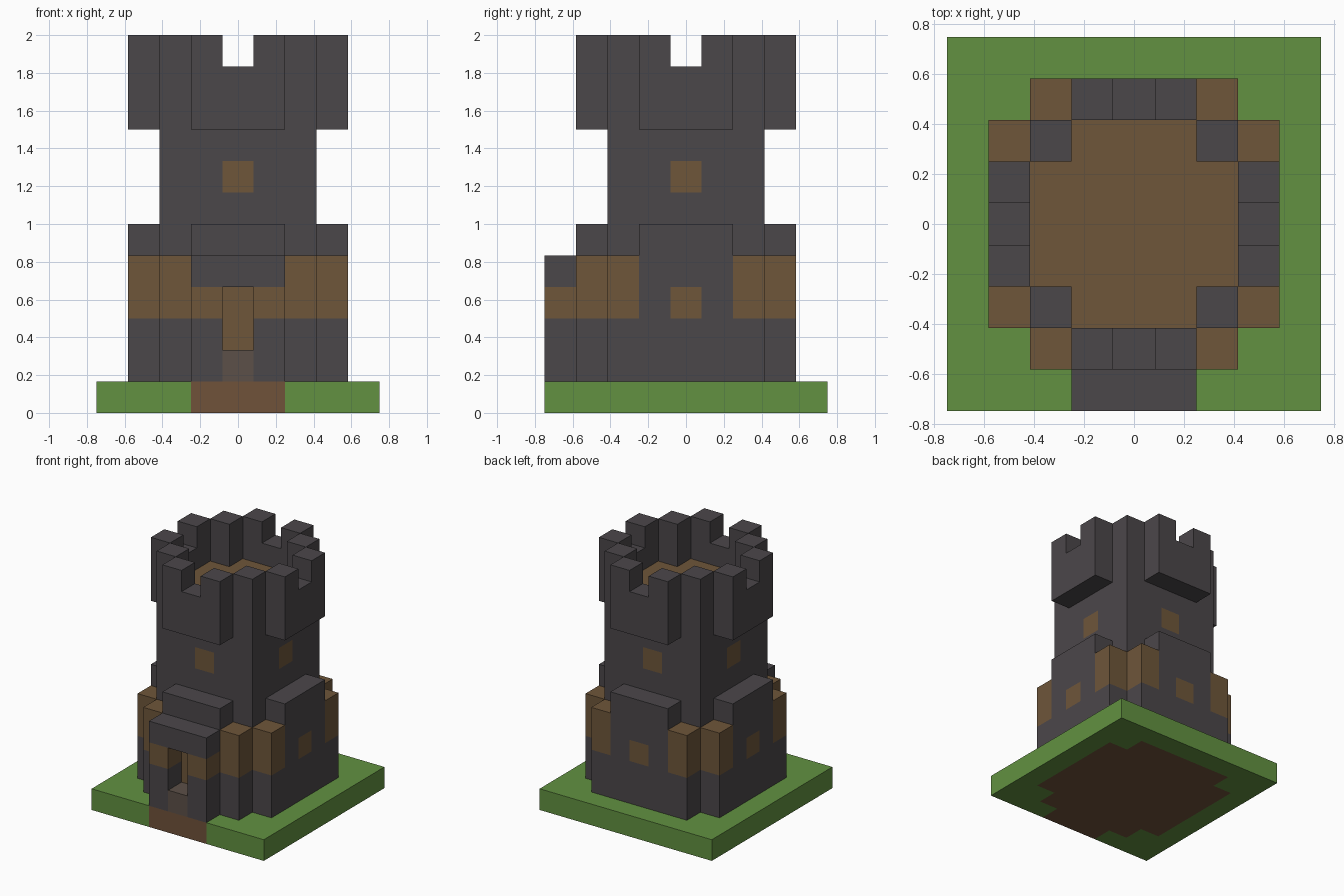
import bpy, bmesh
from mathutils import Vector

cube = bpy.data.objects.get("Cube")
if cube:
    bpy.data.objects.remove(cube, do_unlink=True)

UNIT = 1 / 6  # edge length of one block


def srgb(*rgb):
    return tuple((c / 255 / 12.92) if c < 11 else ((c / 255 + 0.055) / 1.055) ** 2.4
                 for c in rgb) + (1.0,)


def material(name, colour):
    mat = bpy.data.materials.new(name)
    mat.use_nodes = True
    mat.diffuse_color = colour
    mat.node_tree.nodes["Principled BSDF"].inputs["Base Color"].default_value = colour
    return mat


MATS = {
    "stone": material("dark stone", srgb(75, 71, 74)),
    "wood": material("brown wood", srgb(110, 86, 58)),
    "grass": material("green grass", srgb(98, 145, 65)),
    "dirt": material("brown dirt", srgb(112, 82, 58)),
    "step": material("step stone", srgb(92, 80, 72)),
}
NAMES = list(MATS)


def blocks(xs, ys, zs):
    return {(x, y, z) for x in xs for y in ys for z in zs}


def span(a, b):
    return range(a, b + 1)


DIRECTIONS = [Vector(d) for d in
              ((1, 0, 0), (-1, 0, 0), (0, 1, 0), (0, -1, 0), (0, 0, 1), (0, 0, -1))]


def build(name, cells, rule, solid):
    """Skin a set of blocks with its exposed faces, coloured by rule(cell, normal)."""
    bm = bmesh.new()
    for cell in sorted(cells):
        centre = Vector(cell) + Vector((0, 0, 0.5))
        for n in DIRECTIONS:
            if tuple(int(a + b) for a, b in zip(cell, n)) in solid:
                continue
            u = Vector((n.y, n.z, n.x))
            v = n.cross(u)
            corners = [centre + (n + u * a + v * b) / 2
                       for a, b in ((-1, -1), (1, -1), (1, 1), (-1, 1))]
            face = bm.faces.new([bm.verts.new(c * UNIT) for c in corners])
            face.material_index = NAMES.index(rule(cell, n))
    bmesh.ops.remove_doubles(bm, verts=bm.verts, dist=0.001)
    mesh = bpy.data.meshes.new(name)
    bm.to_mesh(mesh)
    bm.free()
    for mat in MATS.values():
        mesh.materials.append(mat)
    bpy.context.collection.objects.link(bpy.data.objects.new(name, mesh))


# Colour rules
def ground_rule(cell, n):
    x, y, z = cell
    path = y == -4 and abs(x) <= 1
    under_walls = max(abs(x), abs(y)) <= 3 and abs(x) + abs(y) <= 5
    if (path and n.z <= 0) or (under_walls and n.z < 0):
        return "dirt"
    return "grass"


def keep_rule(cell, n):
    x, y, z = cell
    roof = z == 9 and n.z > 0
    window = z == 7 and x * y == 0 and n.z == 0
    return "wood" if roof or window else "stone"


def wing_rule(cell, n):
    x, y, z = cell
    window = z == 3 and x * y == 0
    door = y == -3 and x == 0 and z == 2
    return "wood" if window or door else "stone"


def turret_rule(cell, n):
    return "wood" if cell[2] >= 3 else "stone"


def porch_rule(cell, n):
    return "wood" if cell[2] == 3 else "stone"


parts = []

# Grass slab
parts.append(("ground", blocks(span(-4, 4), span(-4, 4), [0]), ground_rule))

# Central keep, with four corner posts rising past the roof
keep = blocks(span(-2, 2), span(-2, 2), span(1, 9))
keep |= blocks((-2, 2), (-2, 2), (10, 11))
parts.append(("keep", keep, keep_rule))

# Lower wings and overhanging notched parapets on all four sides
for side, axis, d in (("front", 1, -3), ("back", 1, 3), ("left", 0, 3), ("right", 0, -3)):
    xs, ys = ([d], span(-1, 1)) if axis == 0 else (span(-1, 1), [d])
    parts.append((side + "_wing", blocks(xs, ys, span(1, 5)), wing_rule))
    notch = (d, 0, 11) if axis == 0 else (0, d, 11)
    parts.append((side + "_parapet", blocks(xs, ys, span(9, 11)) - {notch},
                  lambda cell, n: "stone"))

# Paired corner buttresses with wooden tops
for sy, end in ((-1, "front"), (1, "back")):
    for sx, side in ((1, "left"), (-1, "right")):
        cells = blocks([2 * sx], [3 * sy], span(1, 4)) | blocks([3 * sx], [2 * sy], span(1, 4))
        parts.append((f"{end}_{side}_buttress", cells, turret_rule))

# Porch pillars and lintel, with a step in the doorway
parts.append(("porch", blocks((-1, 1), [-4], span(1, 3)) | blocks(span(-1, 1), [-4], [4]),
              porch_rule))
parts.append(("door_step", {(0, -4, 1)}, lambda cell, n: "step"))

solid = set().union(*(cells for _, cells, _ in parts))
for name, cells, rule in parts:
    build(name, cells, rule, solid)
